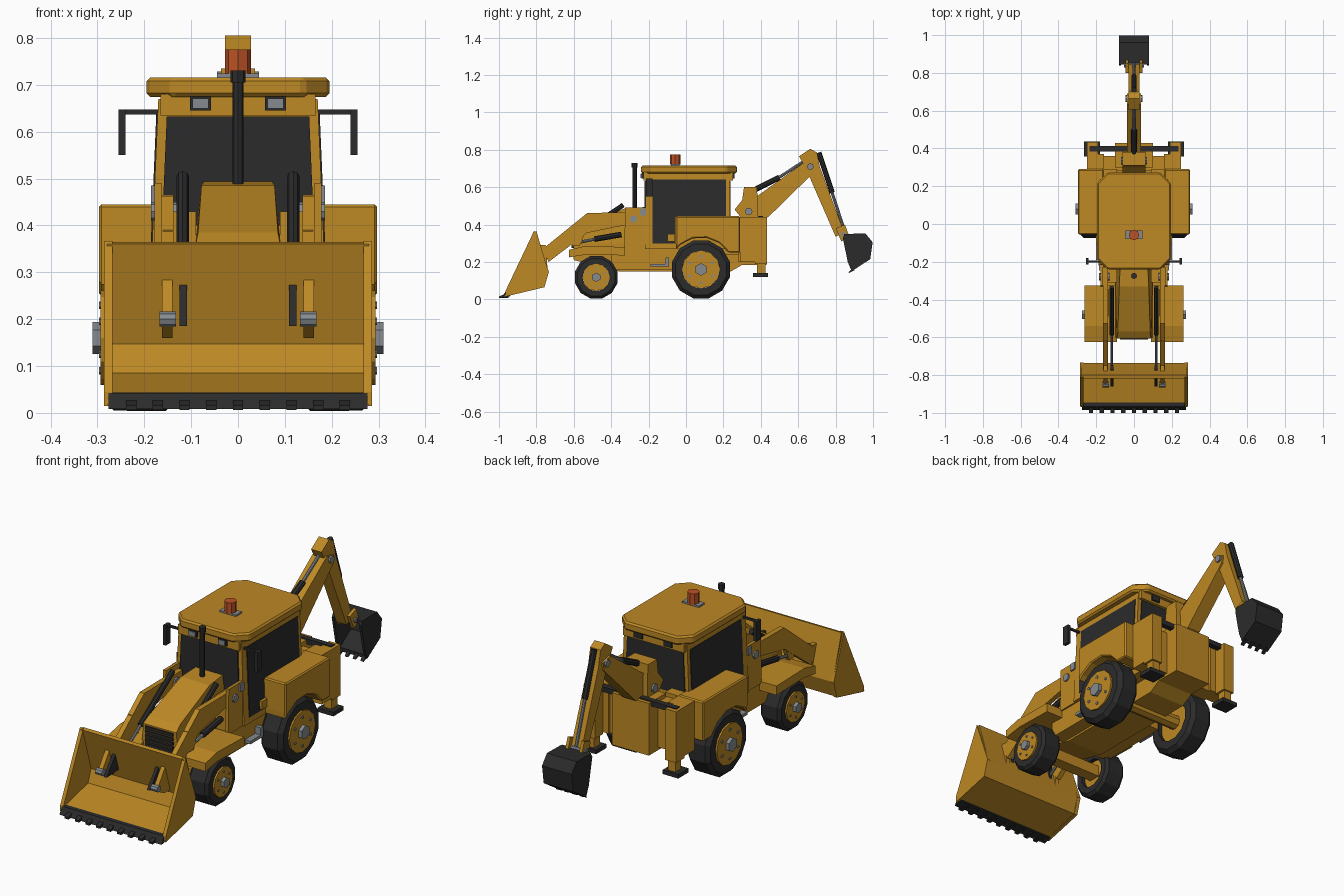
import bpy, bmesh, math
from mathutils import Vector, Matrix

if "Cube" in bpy.data.objects:
    bpy.data.objects.remove(bpy.data.objects["Cube"])


def material(name, rgb):
    m = bpy.data.materials.new(name)
    m.diffuse_color = (*rgb, 1)
    m.use_nodes = True
    m.node_tree.nodes["Principled BSDF"].inputs["Base Color"].default_value = m.diffuse_color
    return m


YELLOW = material("yellow_paint", (0.51, 0.25, 0.018))
DARK = material("dark_rubber", (0.024, 0.024, 0.024))
GREY = material("grey_steel", (0.24, 0.26, 0.28))
ORANGE = material("orange_lens", (0.50, 0.085, 0.018))


def finish(name, bm, mat, mirror=False, bevel=0):
    bmesh.ops.recalc_face_normals(bm, faces=bm.faces[:])
    me = bpy.data.meshes.new(name)
    bm.to_mesh(me)
    bm.free()
    me.materials.append(mat)
    ob = bpy.data.objects.new(name, me)
    bpy.context.collection.objects.link(ob)
    if bevel:
        b = ob.modifiers.new("bevel", 'BEVEL')
        b.width, b.segments = bevel, 1
    if mirror:
        m = ob.modifiers.new("mirror", 'MIRROR')
        m.use_mirror_merge = False
    return ob


def loft(name, a, b, mat, mirror=False, bevel=0):
    """Solid between two matching outlines."""
    bm = bmesh.new()
    va = [bm.verts.new(p) for p in a]
    vb = [bm.verts.new(p) for p in b]
    bm.faces.new(va)
    bm.faces.new(vb)
    n = len(va)
    for i in range(n):
        j = (i + 1) % n
        bm.faces.new((va[i], va[j], vb[j], vb[i]))
    return finish(name, bm, mat, mirror, bevel)


def prism(name, yz, x0, x1, mat, mirror=False, bevel=0):
    """Side outline (y, z) extruded across x."""
    return loft(name, [(x0, *p) for p in yz], [(x1, *p) for p in yz], mat, mirror, bevel)


def box(name, x0, x1, y0, y1, z0, z1, mat, mirror=False, bevel=0):
    return prism(name, [(y0, z0), (y1, z0), (y1, z1), (y0, z1)], x0, x1, mat, mirror, bevel)


def tube(name, p, q, r, mat, mirror=False, sides=8):
    p, q = Vector(p), Vector(q)
    d = q - p
    bm = bmesh.new()
    mtx = Matrix.Translation((p + q) / 2) @ d.to_track_quat('Z', 'Y').to_matrix().to_4x4()
    bmesh.ops.create_cone(bm, cap_ends=True, segments=sides, radius1=r, radius2=r,
                          depth=d.length, matrix=mtx)
    return finish(name, bm, mat, mirror)


def lathe(name, prof, y, z, sides, mat):
    """Closed (x, radius) profile spun round the axle."""
    bm = bmesh.new()
    rings = []
    for i in range(sides):
        a = 2 * math.pi * (i + 0.5) / sides
        rings.append([bm.verts.new((x, y + r * math.sin(a), z + r * math.cos(a))) for x, r in prof])
    n = len(prof)
    for i in range(sides):
        for k in range(n):
            s, t = rings[i], rings[(i + 1) % sides]
            bm.faces.new((s[k], s[(k + 1) % n], t[(k + 1) % n], t[k]))
    return finish(name, bm, mat, True)


# Wheels
def wheel(tag, y, z, r, x0, x1, rim, hub):
    c = r * 0.12
    lathe(tag + "_tyre", [(x0, rim), (x0, r - c), (x0 + c, r), (x1 - c, r), (x1, r - c), (x1, rim)], y, z, 12, DARK)
    tube(tag + "_rim", (x0 + .02, y, z), (x1 + .008, y, z), rim * 1.01, YELLOW, True, 12)
    tube(tag + "_hub", (x1, y, z), (x1 + .025, y, z), hub, GREY, True, 6)
    for i in range(6):
        a = math.pi * (i + .5) / 3
        dy, dz = rim * .7 * math.cos(a), rim * .7 * math.sin(a)
        tube(tag + "_lug", (x1, y + dy, z + dz), (x1 + .012, y + dy, z + dz), rim * .08, GREY, True, 6)


wheel("rear", .08, .16, .16, .165, .285, .10, .034)
wheel("front", -.48, .118, .118, .14, .25, .072, .025)
tube("rear_axle", (-.2, .08, .16), (.2, .08, .16), .035, YELLOW)
box("front_axle", -.17, .17, -.51, -.45, .095, .15, YELLOW)

# Chassis and hood
prism("chassis", [(-.6, .21), (-.36, .15), (.24, .15), (.31, .19), (.31, .30), (-.6, .30)], -.1, .1, YELLOW)
box("side_sill", .1, .17, -.40, -.02, .16, .27, YELLOW, True)
box("step", .17, .20, -.19, -.10, .175, .19, GREY, True)
box("step_hanger", .17, .20, -.11, -.09, .175, .225, GREY, True)
hood_w = [.10, .10, .072, .078, .085]
hood_yz = [(-.6, .21), (-.2, .28), (-.2, .495), (-.33, .485), (-.57, .385)]
hood_w.append(.09)
hood_yz.append((-.605, .36))
loft("hood", [(-w, *p) for w, p in zip(hood_w, hood_yz)], [(w, *p) for w, p in zip(hood_w, hood_yz)], YELLOW)
for i in range(5):
    z = .255 + i * .021
    box("grille_bar", -.075, .075, -.612, -.59, z, z + .014, DARK)
tube("exhaust", (0, -.275, .46), (0, -.275, .71), .012, DARK)
tube("exhaust_tip", (0, -.275, .705), (0, -.275, .73), .016, DARK)

# Fenders
prism("front_fender", [(-.625, .225), (-.53, .24), (-.325, .235), (-.325, .28), (-.54, .285), (-.625, .265)],
      .09, .262, YELLOW, True)
arch = [(.08 + .172 * math.cos(a), .16 + .172 * math.sin(a))
        for a in [math.radians(d) for d in (32, 55, 80, 105, 130, 141)]]
prism("rear_fender", [(-.055, .445), (.29, .445), (.29, .25)] + arch + [(-.055, .30)],
      .16, .297, YELLOW, True, .006)
box("inner_fender", .09, .165, -.05, .29, .24, .44, YELLOW, True)


# Cab
def cab_w(z):
    return .187 - .017 * (z - .27) / .40


def cab_ring(z, y0, y1):
    w = cab_w(z)
    return [(-w, y0, z), (w, y0, z), (w, y1, z), (-w, y1, z)]


loft("cab", cab_ring(.27, -.22, .235), cab_ring(.67, -.215, .235), YELLOW)
pane = [(-.18, .30), (-.06, .30), (-.06, .44), (.215, .44), (.215, .64), (-.18, .64)]
loft("side_window", [(cab_w(z) - .005, y, z) for y, z in pane],
     [(cab_w(z) + .003, y, z) for y, z in pane], DARK, True)
for tag, y, low in (("windshield", -.219, .40), ("rear_window", .235, .42)):
    front = [(-.162, low), (.162, low), (.152, .632), (-.152, .632)]
    loft(tag, [(x, y - .004, z) for x, z in front], [(x, y + .004, z) for x, z in front], DARK)
box("door_handle", .18, .20, -.10, -.06, .31, .35, YELLOW, True)
box("roof_band", -.165, .165, -.228, .25, .635, .68, YELLOW)
cx, y0, y1, c = .195, -.24, .272, .055
octo = [(-cx + c, y0), (cx - c, y0), (cx, y0 + c), (cx, y1 - c), (cx - c, y1), (-cx + c, y1), (-cx, y1 - c), (-cx, y0 + c)]
loft("roof", [(x, y, .674) for x, y in octo], [(x, y, .716) for x, y in octo], YELLOW, False, .008)
for tag, ya, yb in (("front_work_light", -.238, -.22), ("rear_work_light", .245, .258)):
    box(tag + "_case", .058, .102, ya, yb, .645, .675, DARK, True)
box("work_light_lens", .063, .097, -.242, -.236, .649, .671, GREY, True)
box("beacon_base", -.045, .045, -.08, -.035, .714, .724, GREY)
tube("beacon", (0, -.058, .72), (0, -.058, .775), .028, ORANGE)
box("mirror_arm", .165, .255, -.203, -.193, .637, .647, DARK, True)
box("mirror", .24, .255, -.215, -.18, .55, .647, DARK, True)
box("side_lamp", .165, .186, -.245, -.215, .448, .485, GREY, True)

# Loader arms and hydraulics
prism("loader_arm", [(-.765, .27), (-.527, .4625), (-.23, .465), (-.23, .41), (-.36, .39), (-.53, .355), (-.735, .20)],
      .138, .163, YELLOW, True)
prism("arm_tower", [(-.33, .27), (-.215, .27), (-.215, .49), (-.325, .49)], .163, .178, YELLOW, True)
box("tower_core", .09, .163, -.31, -.215, .27, .43, YELLOW, True)
tube("tower_pin", (.13, -.28, .43), (.186, -.28, .43), .02, GREY, True)
tube("tilt_barrel", (.118, -.335, .505), (.118, -.585, .335), .013, DARK, True)
tube("tilt_rod", (.118, -.58, .338), (.118, -.77, .21), .007, GREY, True)
tube("lift_barrel", (.15, -.345, .347), (.15, -.49, .322), .015, DARK, True)
tube("lift_rod", (.15, -.48, .323), (.15, -.60, .30), .008, GREY, True)
prism("arm_bracket", [(-.62, .39), (-.53, .38), (-.57, .285), (-.61, .285)], .14, .160, YELLOW, True)

# Front bucket
prism("front_bucket", [(-.80, .365), (-.735, .147), (-.76, .067), (-.97, .015), (-.96, .04), (-.775, .085),
                       (-.752, .147), (-.818, .36)], -.28, .28, YELLOW)
prism("bucket_side", [(-.812, .367), (-.733, .147), (-.757, .065), (-.965, .015), (-.965, .045)],
      .268, .286, YELLOW, True)
prism("cutting_edge", [(-.985, .008), (-.94, .016), (-.94, .044), (-.965, .042)], -.276, .276, DARK)
for i in range(9):
    x = -.228 + .057 * i
    prism("bucket_tooth", [(-1, .006), (-.95, .008), (-.95, .036), (-1, .016)], x - .011, x + .011, DARK)
prism("bucket_lug", [(-.74, .16), (-.80, .16), (-.86, .19), (-.79, .29), (-.75, .29)], .140, .162, YELLOW, True)
prism("bucket_link", [(-.75, .19), (-.86, .185), (-.785, .28), (-.75, .28)], .109, .125, DARK, True)
tube("bucket_pin", (.132, -.85, .20), (.168, -.85, .20), .016, GREY, True)

# Rear frame and stabilizers
box("rear_frame", -.20, .20, .28, .36, .20, .42, YELLOW)
box("rear_centre", -.10, .10, .30, .43, .185, .44, YELLOW)
box("frame_bar", -.235, .235, .385, .412, .42, .445, DARK)
box("stabilizer_tower", .19, .25, .37, .433, .19, .44, YELLOW, True)
box("tower_link", .16, .25, .29, .37, .20, .44, YELLOW, True)
box("stabilizer_leg", .20, .24, .38, .425, .135, .20, YELLOW, True)
box("stabilizer_pad", .18, .265, .358, .438, .12, .14, DARK, True)

# Backhoe boom and stick
prism("kingpost", [(.26, .48), (.30, .53), (.31, .60), (.38, .60), (.385, .43), (.30, .43)], -.06, .06, YELLOW)
tube("kingpost_pin", (-.07, .335, .47), (.07, .335, .47), .02, GREY)
prism("boom", [(.35, .53), (.635, .735), (.69, .72), (.685, .68), (.44, .44), (.35, .42)], -.036, .036, YELLOW)
tube("boom_barrel", (0, .375, .59), (0, .50, .652), .015, DARK)
tube("boom_rod", (0, .49, .647), (0, .64, .745), .008, GREY)
prism("stick", [(.605, .765), (.665, .805), (.70, .785), (.715, .71), (.845, .36), (.80, .335), (.645, .69)],
      -.028, .028, YELLOW)
tube("elbow_pin", (-.045, .665, .71), (.045, .665, .71), .018, GREY)
tube("stick_barrel", (0, .71, .785), (0, .782, .57), .014, DARK)
tube("stick_rod", (0, .778, .58), (0, .85, .36), .008, GREY)
prism("stick_link", [(.80, .38), (.85, .40), (.875, .33), (.83, .31)], .03, .045, YELLOW, True)
tube("stick_pin", (-.052, .84, .35), (.052, .84, .35), .012, GREY)

# Rear bucket
prism("rear_bucket", [(.845, .35), (.96, .352), (.998, .305), (.985, .215), (.885, .15),
                      (.885, .168), (.97, .225), (.98, .30), (.95, .335), (.845, .333)], -.078, .078, DARK)
prism("rear_bucket_side", [(.838, .33), (.85, .35), (.96, .352), (.998, .305), (.985, .215), (.885, .152), (.865, .20)],
      .068, .08, DARK, True)
for i in range(4):
    x = -.063 + .042 * i
    prism("rear_bucket_tooth", [(.868, .14), (.90, .155), (.90, .175), (.872, .148)], x - .009, x + .009, DARK)
